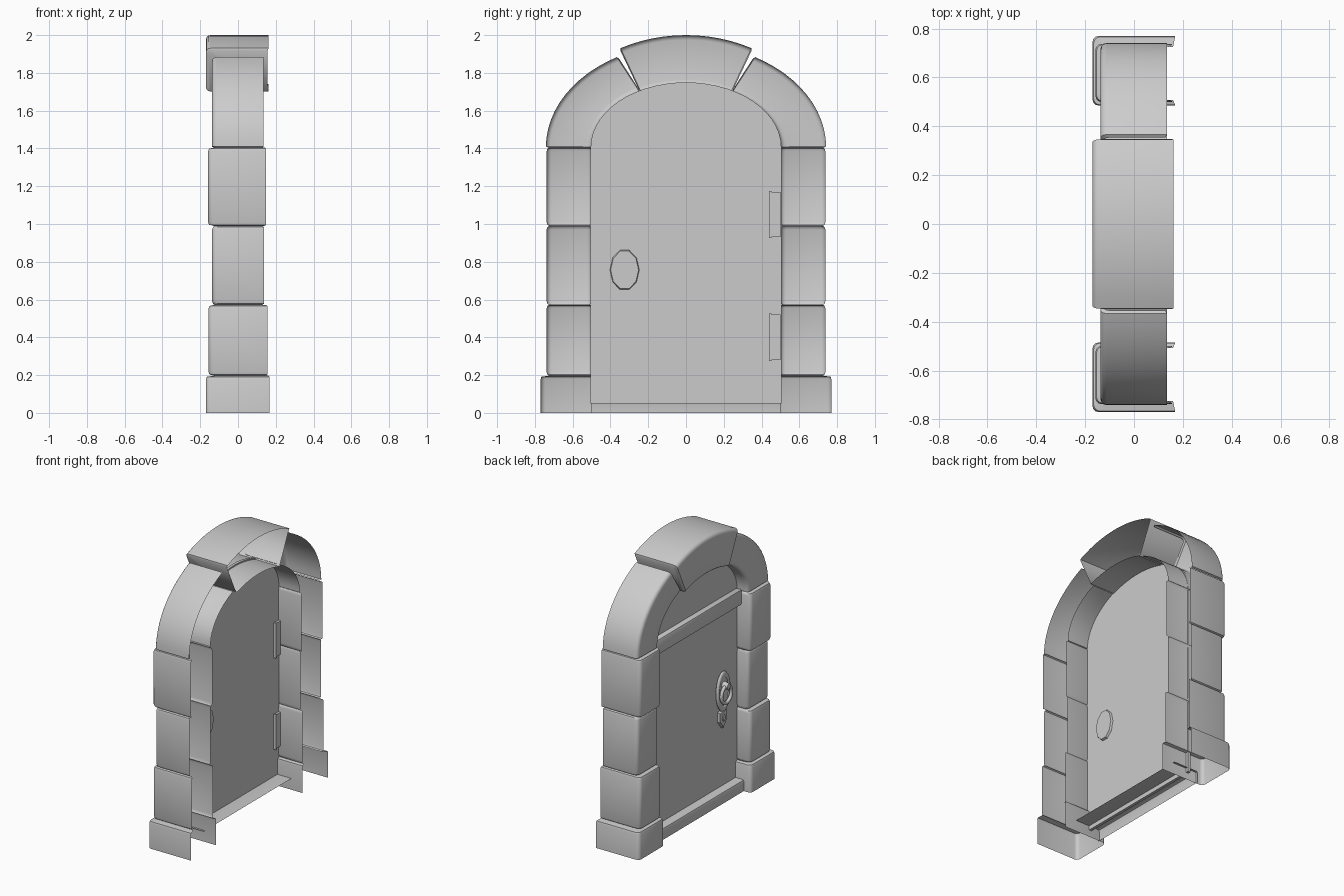
import bpy, bmesh, math
from mathutils import Vector

cube = bpy.data.objects.get("Cube")
if cube:
    bpy.data.objects.remove(cube, do_unlink=True)

grey = bpy.data.materials.new("stone grey")
grey.use_nodes = True
GREY = (0.6, 0.6, 0.6, 1)
grey.diffuse_color = GREY
grey.node_tree.nodes["Principled BSDF"].inputs["Base Color"].default_value = GREY

SPRING = 1.405   # height where the arch begins
FRONT, BACK = -0.05, -0.03   # door faces


def finish(name, bm, mirror=False, angle=40):
    bmesh.ops.recalc_face_normals(bm, faces=bm.faces)
    me = bpy.data.meshes.new(name)
    bm.to_mesh(me)
    bm.free()
    ob = bpy.data.objects.new(name, me)
    bpy.context.collection.objects.link(ob)
    me.materials.append(grey)
    if mirror:
        m = ob.modifiers.new("Mirror", "MIRROR")
        m.use_axis = (False, True, False)
        m.use_clip = False
        m.use_mirror_merge = False
    for o in bpy.context.selected_objects:
        o.select_set(False)
    ob.select_set(True)
    bpy.context.view_layer.objects.active = ob
    bpy.ops.object.shade_smooth_by_angle(angle=math.radians(angle))
    return ob


def section(outer, inner, xf, xb, r=0.025):
    """U-shaped section with rounded front corners, open at the back."""
    o, i = Vector(outer), Vector(inner)
    d = (i - o).normalized()
    turn = [math.radians(a) for a in (0, 30, 60, 90)]
    pts = [(xb, o)]
    pts += [(xf + r - r * math.sin(a), o + d * r * (1 - math.cos(a))) for a in turn]
    pts += [(xf + r - r * math.sin(a), i - d * r * (1 - math.cos(a))) for a in reversed(turn)]
    pts.append((xb, i))
    return [(x, p.x, p.y) for x, p in pts]


def loft(name, rings, mirror=True, caps=False):
    bm = bmesh.new()
    rows = [[bm.verts.new(p) for p in ring] for ring in rings]
    for a, b in zip(rows, rows[1:]):
        for k in range(len(a) - 1):
            bm.faces.new((a[k], a[k + 1], b[k + 1], b[k]))
    if caps:
        bm.faces.new(rows[0])
        bm.faces.new(rows[-1])
    return finish(name, bm, mirror)


def column_stone(name, z0, z1, yo, yi, xf, xb, flat_bottom=False):
    """One block of the pillars, pinched at the joints."""
    full = lambda z: section((yo, z), (yi, z), xf, xb)
    slim = lambda z: section((0.725, z), (0.508, z), -0.125, xb - 0.008)
    near = lambda z, s: section((yo - 0.004, z), (yi + 0.003, z), xf + 0.005, xb)
    rings = [full(z0)] if flat_bottom else [slim(z0), near(z0 + 0.006, 1), full(z0 + 0.02)]
    rings += [full(z1 - 0.02), near(z1 - 0.006, 1), slim(z1)]
    loft(name, rings)


def arch_stone(name, a0, a1, outer, inner, xf, xb, steps, mirror=True, caps=False):
    """A block that follows the elliptical arch."""
    rings = []
    pinch = 0.6
    angles = [a0, a0 + pinch] + [a0 + (a1 - a0) * k / steps for k in range(1, steps)] + [a1 - pinch, a1]
    for n, a in enumerate(angles):
        c, s = math.cos(math.radians(a)), math.sin(math.radians(a))
        e = 0.012 if n in (0, len(angles) - 1) else 0
        rings.append(section(((outer[0] - e) * c, SPRING + (outer[1] - e) * s),
                             ((inner[0] + e / 2) * c, SPRING + (inner[1] + e / 2) * s),
                             xf + e, xb - e / 2))
    loft(name, rings, mirror, caps)


def box(name, lo, hi, drop=(), bevel=0.0):
    """Box from two corners; faces whose normal is listed in drop are removed."""
    bm = bmesh.new()
    bmesh.ops.create_cube(bm, size=1)
    for v in bm.verts:
        v.co = [lo[k] + (v.co[k] + 0.5) * (hi[k] - lo[k]) for k in range(3)]
    bm.normal_update()
    gone = [f for f in bm.faces if any(f.normal.dot(Vector(d)) > 0.9 for d in drop)]
    bmesh.ops.delete(bm, geom=gone, context="FACES")
    if bevel:
        edges = [e for e in bm.edges if len(e.link_faces) == 2]
        bmesh.ops.bevel(bm, geom=edges, offset=bevel, segments=2, affect="EDGES", profile=0.5)
    return finish(name, bm)


def plate(name, outline, x0, x1, shrink=1.0):
    """Flat outline in the y-z plane extruded along x, with optional taper."""
    bm = bmesh.new()
    mid = sum((Vector(p) for p in outline), Vector((0, 0))) / len(outline)
    ends = []
    for x, s in ((x0, 1), (x1, shrink)):
        pts = [mid + (Vector(p) - mid) * s for p in outline]
        ends.append([bm.verts.new((x, p.x, p.y)) for p in pts])
        bm.faces.new(ends[-1])
    a, b = ends
    for k in range(len(a)):
        j = (k + 1) % len(a)
        bm.faces.new((a[k], a[j], b[j], b[k]))
    return finish(name, bm, angle=30)


def oval(y, z, ry, rz, n=20):
    return [(y + ry * math.cos(2 * math.pi * k / n), z + rz * math.sin(2 * math.pi * k / n)) for k in range(n)]


def ring(name, x, y, z, ry, rz, r):
    bpy.ops.mesh.primitive_torus_add(major_radius=1, minor_radius=r / ry, major_segments=28,
                                     minor_segments=8, location=(x, y, z), rotation=(0, math.pi / 2, 0))
    ob = bpy.context.object
    ob.name = name
    ob.scale = (rz, ry, ry)
    ob.data.materials.append(grey)
    bpy.ops.object.shade_smooth()


# Pillars
column_stone("base_stones", 0, 0.197, 0.77, 0.485, -0.17, 0.168, True)
column_stone("lower_stones", 0.197, 0.572, 0.738, 0.50, -0.156, 0.155)
column_stone("middle_stones", 0.572, 0.99, 0.738, 0.503, -0.137, 0.137)
column_stone("upper_stones", 0.99, SPRING, 0.738, 0.50, -0.158, 0.148)

# Arch and keystone
arch_stone("arch_stones", 0, 61, (0.742, 0.55), (0.503, 0.342), -0.137, 0.135, 12)
arch_stone("keystone", 61.5, 118.5, (0.74, 0.595), (0.51, 0.335), -0.17, 0.162, 12, False, True)

# Door leaf with arched top, rail and threshold
arc = [math.pi * k / 28 for k in range(29)]
leaf = [(0.505 * math.cos(a), SPRING + 0.345 * math.sin(a)) for a in arc]
plate("door_leaf", leaf + [(-0.505, 0.05), (0.505, 0.05)], FRONT, BACK)
box("door_rail", (-0.09, -0.505, 1.31), (FRONT, 0.505, 1.42), [(1, 0, 0)], 0.012)
box("threshold", (-0.115, -0.5, 0), (0.08, 0.5, 0.08),
    [(1, 0, 0), (0, 0, -1), (0, 1, 0), (0, -1, 0)], 0.012)

# Hinges
for label, z in (("lower", 0.4), ("upper", 1.05)):
    box(label + "_hinge_leaf", (BACK, 0.45, z - 0.12), (BACK + 0.015, 0.5, z + 0.12))
    box(label + "_hinge_pin", (BACK, 0.44, z - 0.125), (BACK + 0.02, 0.452, z + 0.125))

# Knocker and lock plate
HY, HZ = -0.325, 0.757
plate("knocker_plate", oval(HY, HZ, 0.06, 0.12), FRONT, FRONT - 0.02, 0.85)
ring("knocker_rim", FRONT - 0.015, HY, HZ, 0.062, 0.12, 0.012)
ring("knocker_ring", FRONT - 0.04, HY, HZ - 0.015, 0.055, 0.06, 0.012)
plate("knocker_boss", oval(HY, HZ + 0.045, 0.028, 0.028, 12), FRONT - 0.01, FRONT - 0.06, 0.7)
plate("back_boss", oval(HY, HZ, 0.078, 0.11, 10), BACK, BACK + 0.015, 0.95)
lock = [(HY - 0.045, 0.62), (HY + 0.045, 0.62), (HY + 0.045, 0.55), (HY, 0.49), (HY - 0.045, 0.55)]
plate("lock_plate", lock, FRONT, FRONT - 0.018, 0.85)
plate("keyhole", oval(HY, 0.57, 0.014, 0.025, 10), FRONT - 0.018, FRONT - 0.024)
